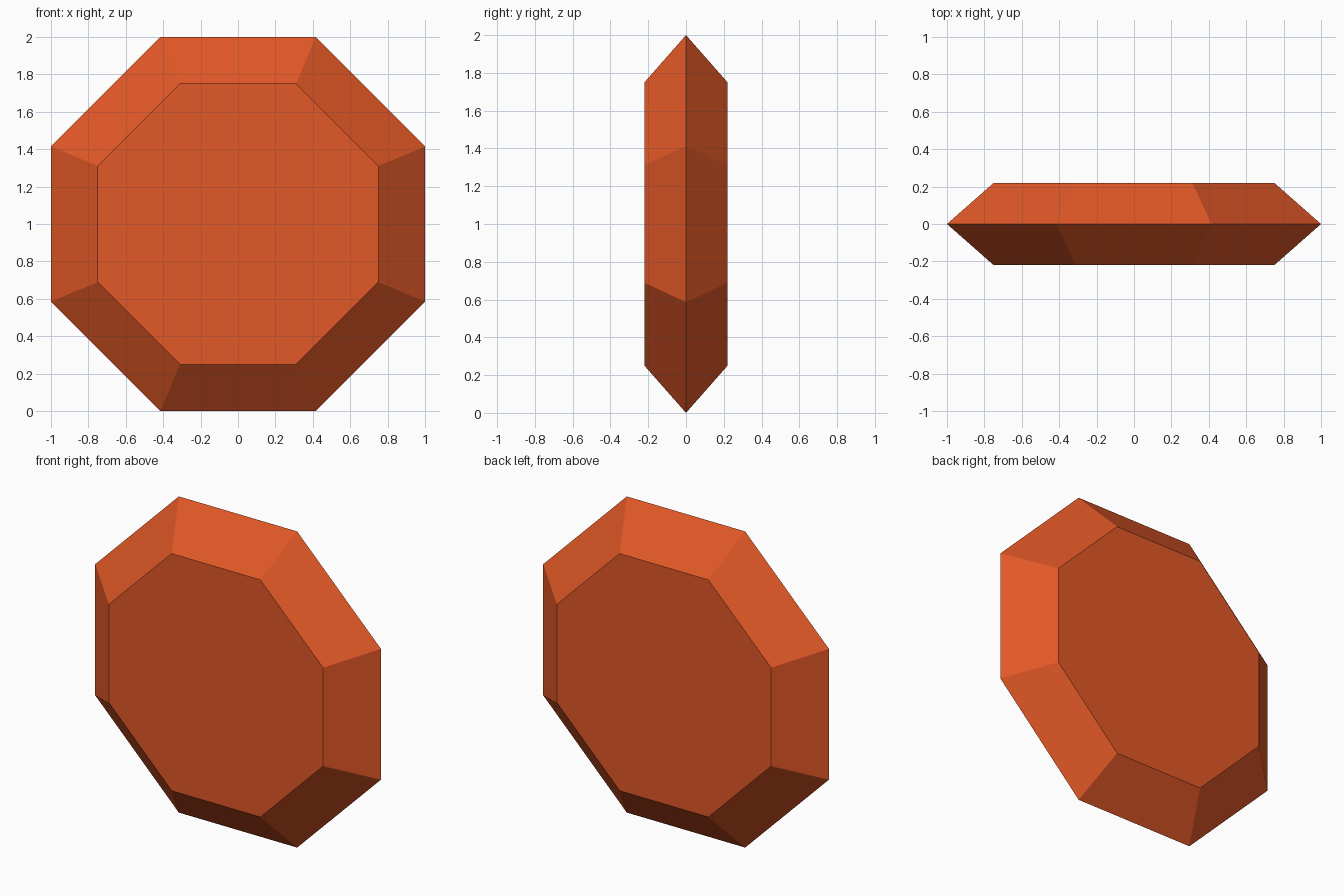
import bpy, bmesh, math

if "Cube" in bpy.data.objects:
    bpy.data.objects.remove(bpy.data.objects["Cube"])

# Flat orange-red colour
mat = bpy.data.materials.new("orange red")
mat.diffuse_color = (0.76, 0.098, 0.02, 1)
mat.use_nodes = True
mat.node_tree.nodes["Principled BSDF"].inputs["Base Color"].default_value = mat.diffuse_color

SIDES = 8
# (y position, apothem) of each octagonal ring, front to back
PROFILE = [(-0.22, 0.75), (0.0, 1.0), (0.22, 0.75)]

bm = bmesh.new()
rings = []
for y, apothem in PROFILE:
    r = apothem / math.cos(math.pi / SIDES)
    angles = [(i + 0.5) * 2 * math.pi / SIDES for i in range(SIDES)]
    rings.append([bm.verts.new((r * math.cos(a), y, 1 + r * math.sin(a))) for a in angles])

# Bevelled rim
for a, b in zip(rings, rings[1:]):
    for i in range(SIDES):
        j = (i + 1) % SIDES
        bm.faces.new((a[i], a[j], b[j], b[i]))

# Flat front and back faces
bm.faces.new(rings[0])
bm.faces.new(rings[-1])
bmesh.ops.recalc_face_normals(bm, faces=bm.faces[:])

mesh = bpy.data.meshes.new("octagonal_gem")
bm.to_mesh(mesh)
bm.free()
mesh.materials.append(mat)
gem = bpy.data.objects.new("octagonal_gem", mesh)
bpy.context.collection.objects.link(gem)
